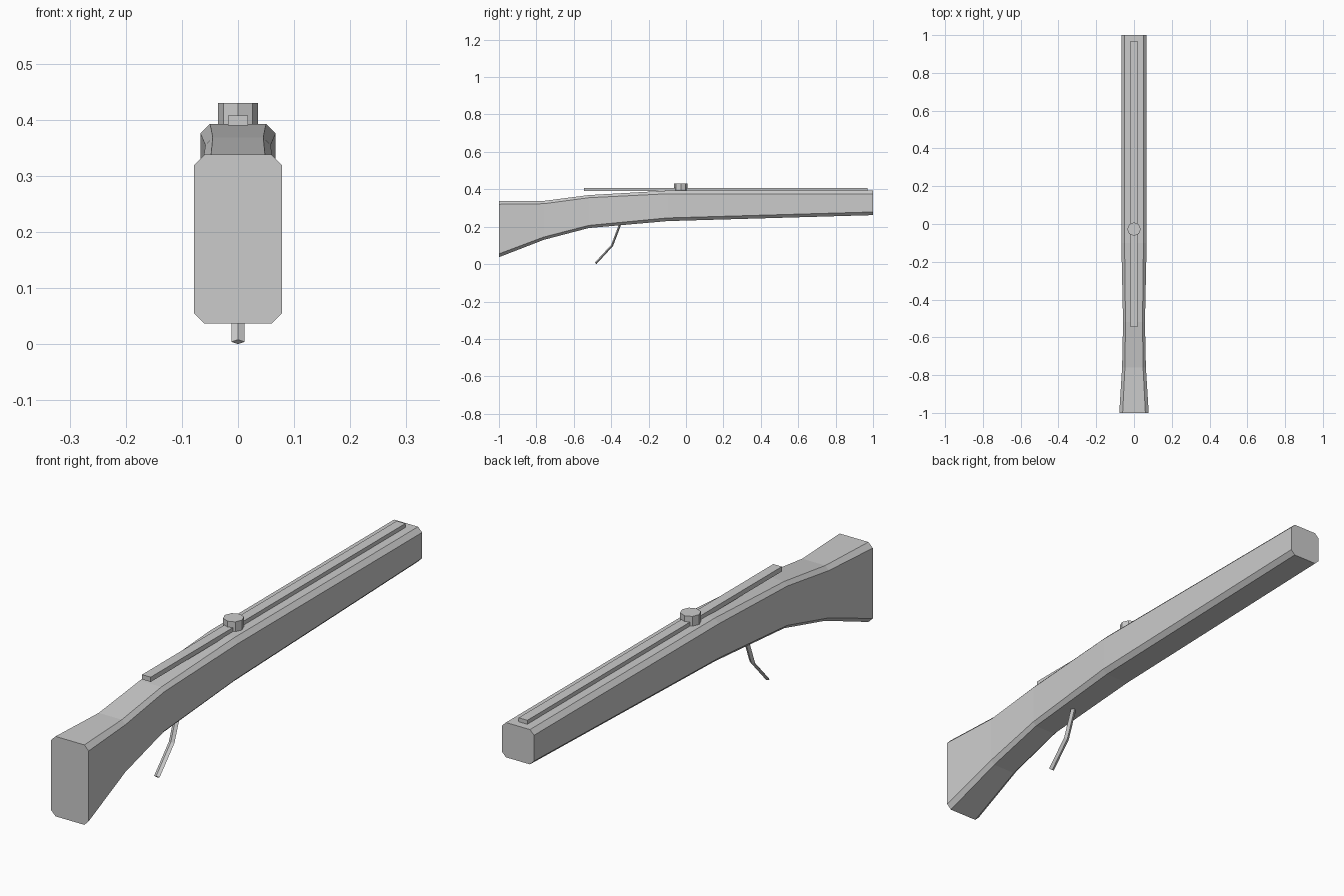
import bpy, bmesh, math
from mathutils import Vector

if "Cube" in bpy.data.objects:
    bpy.data.objects.remove(bpy.data.objects["Cube"])

grey = bpy.data.materials.new("plain_grey")
grey.diffuse_color = (0.6, 0.6, 0.6, 1)
grey.use_nodes = True
grey.node_tree.nodes["Principled BSDF"].inputs["Base Color"].default_value = grey.diffuse_color


def finish(name, bm):
    bmesh.ops.recalc_face_normals(bm, faces=bm.faces)
    mesh = bpy.data.meshes.new(name)
    bm.to_mesh(mesh)
    bm.free()
    mesh.materials.append(grey)
    obj = bpy.data.objects.new(name, mesh)
    bpy.context.collection.objects.link(obj)
    return obj


def loft(name, rings):
    """Bridge successive rings of points and cap both ends."""
    bm = bmesh.new()
    loops = [[bm.verts.new(p) for p in ring] for ring in rings]
    n = len(loops[0])
    for a, b in zip(loops, loops[1:]):
        for i in range(n):
            j = (i + 1) % n
            bm.faces.new((a[i], a[j], b[j], b[i]))
    bm.faces.new(loops[0])
    bm.faces.new(loops[-1])
    return finish(name, bm)


def octagon(y, w, z0, z1, cx, cz):
    """Rectangle with cut corners, standing across the length."""
    half = [(w - cx, z0), (w, z0 + cz), (w, z1 - cz), (w - cx, z1)]
    return [(x, y, z) for x, z in half] + [(-x, y, z) for x, z in reversed(half)]


# Stock: chamfered sections from butt to nose
loft("stock", [octagon(*s) for s in (
    (-1.00, 0.078, 0.037, 0.338, 0.018, 0.018),
    (-0.76, 0.063, 0.130, 0.338, 0.015, 0.015),
    (-0.52, 0.058, 0.193, 0.369, 0.013, 0.014),
    (-0.10, 0.067, 0.230, 0.393, 0.017, 0.017),
    (1.00, 0.067, 0.262, 0.393, 0.017, 0.017),
)])

# Top rail: long flat bar
loft("top_rail", [[(x, y, z) for x, z in
                   ((-0.018, 0.390), (0.018, 0.390), (0.018, 0.408), (-0.018, 0.408))]
                  for y in (-0.545, 0.97)])

# Nut: eight-sided drum on the rail
loft("nut", [[(0.036 * math.cos(i * math.pi / 4), -0.027 + 0.036 * math.sin(i * math.pi / 4), z)
              for i in range(8)] for z in (0.385, 0.430)])

# Trigger lever: thin diamond bar along a bent path
path = [Vector((0, y, z)) for y, z in ((-0.348, 0.225), (-0.395, 0.100), (-0.483, 0.0045))]
rings = []
for i, p in enumerate(path):
    t = (path[min(i + 1, 2)] - path[max(i - 1, 0)]).normalized()
    side = Vector((0.0115, 0, 0))
    thick = t.cross(Vector((1, 0, 0))) * 0.006
    rings.append([p + side, p + thick, p - side, p - thick])
loft("trigger_lever", rings)
